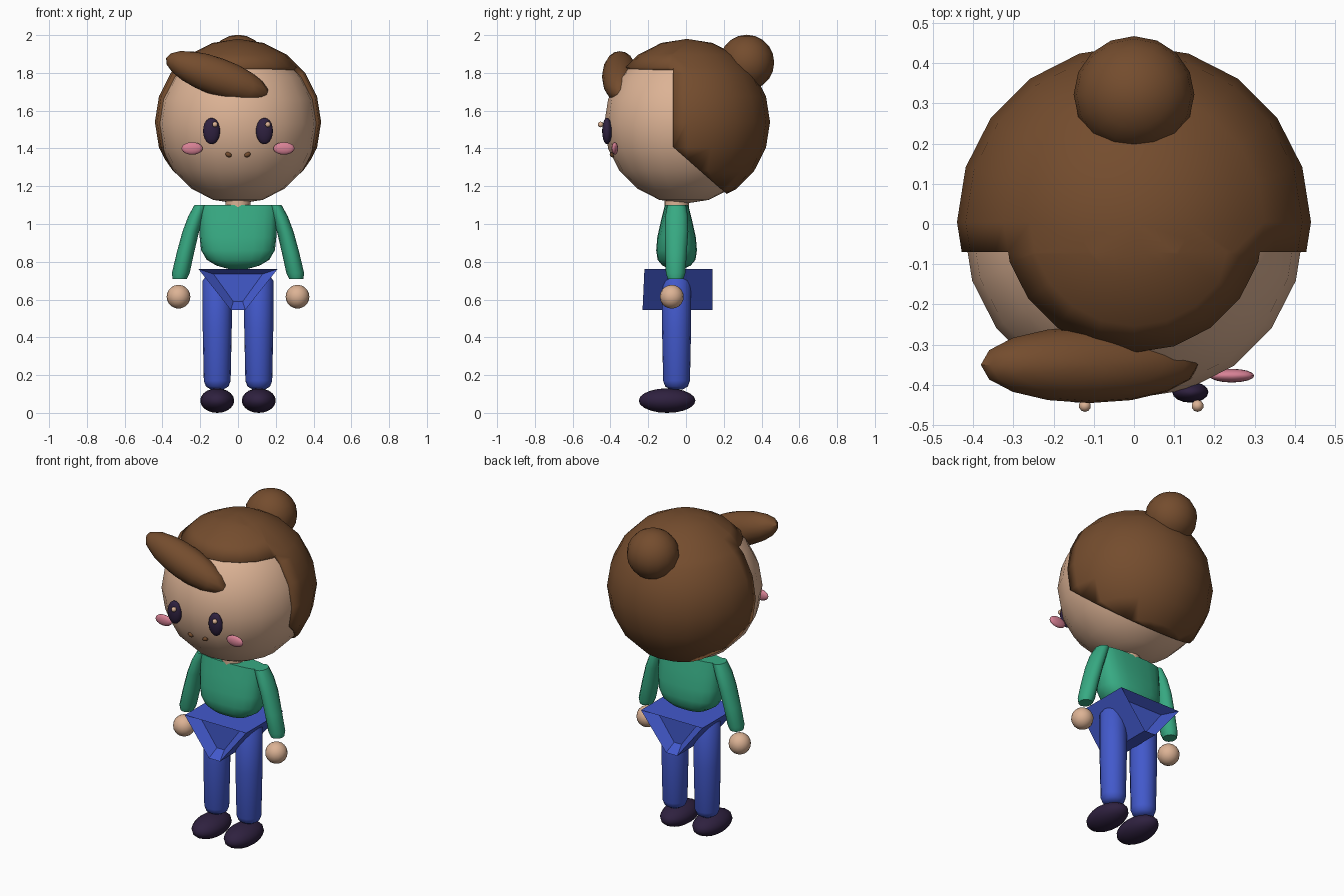
import bpy, bmesh, math
from mathutils import Matrix, Vector

if "Cube" in bpy.data.objects:
    bpy.data.objects.remove(bpy.data.objects["Cube"])


def material(name, rgb):
    m = bpy.data.materials.new(name)
    m.diffuse_color = (*rgb, 1)
    m.use_nodes = True
    m.node_tree.nodes["Principled BSDF"].inputs["Base Color"].default_value = m.diffuse_color
    return m


SKIN = material("skin tan", (0.72, 0.45, 0.30))
HAIR = material("hair brown", (0.175, 0.073, 0.027))
GREEN = material("shirt green", (0.038, 0.40, 0.225))
BLUE = material("trouser blue", (0.055, 0.10, 0.60))
DARK = material("dark purple", (0.028, 0.015, 0.05))
PINK = material("cheek pink", (0.68, 0.22, 0.30))


def finish(bm, name, mat, angle=40):
    bmesh.ops.recalc_face_normals(bm, faces=bm.faces)
    me = bpy.data.meshes.new(name)
    bm.to_mesh(me)
    bm.free()
    me.materials.append(mat)
    ob = bpy.data.objects.new(name, me)
    bpy.context.collection.objects.link(ob)
    bpy.ops.object.select_all(action='DESELECT')
    ob.select_set(True)
    bpy.context.view_layer.objects.active = ob
    bpy.ops.object.shade_smooth_by_angle(angle=math.radians(angle))
    return ob


def ball(name, mat, loc, size, tilt=0, yaw=0, seg=16, rings=10):
    bm = bmesh.new()
    bmesh.ops.create_uvsphere(bm, u_segments=seg, v_segments=rings, radius=1)
    bm.transform(Matrix.Translation(loc) @ Matrix.Rotation(yaw, 4, 'Z')
                 @ Matrix.Rotation(tilt, 4, 'Y') @ Matrix.Diagonal((*size, 1)))
    return finish(bm, name, mat)


def loft(name, mat, sections, n=16, power=1.0):
    """Stack horizontal rounded sections (x, y, z, half width, half depth)."""
    bm = bmesh.new()
    rows = []
    for cx, cy, cz, rx, ry in sections:
        row = []
        for i in range(n):
            a = 2 * math.pi * i / n
            c, s = math.cos(a), math.sin(a)
            row.append(bm.verts.new((cx + rx * math.copysign(abs(c) ** power, c),
                                     cy + ry * math.copysign(abs(s) ** power, s), cz)))
        rows.append(row)
    for a, b in zip(rows, rows[1:]):
        for i in range(n):
            j = (i + 1) % n
            bm.faces.new((a[i], a[j], b[j], b[i]))
    bm.faces.new(rows[0])
    bm.faces.new(rows[-1])
    return finish(bm, name, mat, 50)


# Head and neck
ball("head", SKIN, (0, -0.01, 1.53), (0.423, 0.423, 0.423), seg=20, rings=10)
loft("neck", SKIN, [(0, -0.05, z, 0.065, 0.065) for z in (1.07, 1.16)])

# Hair cap: sphere with the face opening and nape cut away
bm = bmesh.new()
bmesh.ops.create_uvsphere(bm, u_segments=20, v_segments=10, radius=0.44)
bm.transform(Matrix.Translation((0, 0.005, 1.54)))
nape_co, nape_no = Vector((0, -0.07, 1.41)), Vector((0, 0.66, 0.75))
for co, no in (((0, -0.07, 0), (0, 1, 0)), ((0, 0, 1.83), (0, 0, 1)), (nape_co, nape_no)):
    bmesh.ops.bisect_plane(bm, geom=bm.verts[:] + bm.edges[:] + bm.faces[:],
                           plane_co=co, plane_no=no)
cut = []
for f in bm.faces:
    c = f.calc_center_median()
    if (c.y < -0.07 and c.z < 1.83) or (c - nape_co).dot(nape_no) < 0:
        cut.append(f)
bmesh.ops.delete(bm, geom=cut, context='FACES')
cap = finish(bm, "hair_cap", HAIR)
shell = cap.modifiers.new("thickness", 'SOLIDIFY')
shell.thickness = 0.04
shell.offset = -1

# Bun and swept fringe
ball("hair_bun", HAIR, (0, 0.322, 1.855), (0.15, 0.145, 0.147))
ball("fringe", HAIR, (-0.11, -0.35, 1.78), (0.288, 0.095, 0.10), tilt=math.radians(20))

# Torso: flat shoulders, rounded belly
loft("shirt", GREEN, [
    (0, -0.05, 1.10, 0.215, 0.062), (0, -0.05, 1.02, 0.205, 0.082),
    (0, -0.05, 0.93, 0.203, 0.102), (0, -0.05, 0.86, 0.195, 0.108),
    (0, -0.05, 0.81, 0.165, 0.10), (0, -0.05, 0.78, 0.115, 0.075),
    (0, -0.05, 0.762, 0.05, 0.035)], n=20, power=0.75)

# Hips: wedge with flared top edges and hollowed ends
bm = bmesh.new()
ends = []
for y_top, y_low, y_in in ((-0.22, -0.23, -0.17), (0.14, 0.14, 0.08)):
    outer = [bm.verts.new(p) for p in ((-0.21, y_top, 0.762), (0.21, y_top, 0.762),
                                       (0.038, y_low, 0.545), (-0.038, y_low, 0.545))]
    inner = [bm.verts.new(p) for p in ((-0.13, y_in, 0.735), (0.13, y_in, 0.735),
                                       (0.025, y_in, 0.59), (-0.025, y_in, 0.59))]
    for i in range(4):
        j = (i + 1) % 4
        bm.faces.new((outer[i], outer[j], inner[j], inner[i]))
    bm.faces.new(inner)
    ends.append(outer)
for i in range(4):
    j = (i + 1) % 4
    bm.faces.new((ends[0][i], ends[0][j], ends[1][j], ends[1][i]))
finish(bm, "hips", BLUE, 30)

# Mirrored limbs and face details
for s, side in ((-1, "left"), (1, "right")):
    loft(side + "_sleeve", GREEN, [
        (s * 0.195, -0.05, 1.10, 0.036, 0.05), (s * 0.222, -0.05, 1.04, 0.042, 0.06),
        (s * 0.25, -0.05, 0.96, 0.044, 0.062), (s * 0.278, -0.053, 0.85, 0.046, 0.057),
        (s * 0.303, -0.055, 0.74, 0.047, 0.052), (s * 0.308, -0.055, 0.71, 0.038, 0.042)], n=12)
    ball(side + "_hand", SKIN, (s * 0.315, -0.075, 0.615), (0.063, 0.063, 0.063))
    loft(side + "_leg", BLUE, [
        (s * 0.11, -0.05, 0.74, 0.05, 0.05), (s * 0.11, -0.05, 0.70, 0.077, 0.077),
        (s * 0.11, -0.05, 0.45, 0.077, 0.077), (s * 0.11, -0.05, 0.17, 0.071, 0.071),
        (s * 0.11, -0.05, 0.14, 0.06, 0.06), (s * 0.11, -0.05, 0.125, 0.035, 0.035)])
    ball(side + "_shoe", DARK, (s * 0.11, -0.10, 0.065), (0.09, 0.15, 0.065))
    ball(side + "_eye", DARK, (s * 0.14, -0.418, 1.492), (0.045, 0.026, 0.07))
    ball(side + "_eye_glint", SKIN, (s * 0.14 + 0.018, -0.452, 1.527), (0.015, 0.015, 0.015),
         seg=10, rings=6)
    ball(side + "_cheek", PINK, (s * 0.243, -0.377, 1.40), (0.056, 0.017, 0.033))
    ball(side + "_mouth_end", HAIR, (s * 0.05, -0.39, 1.367), (0.018, 0.014, 0.013),
         tilt=s * -0.5, seg=10, rings=6)
